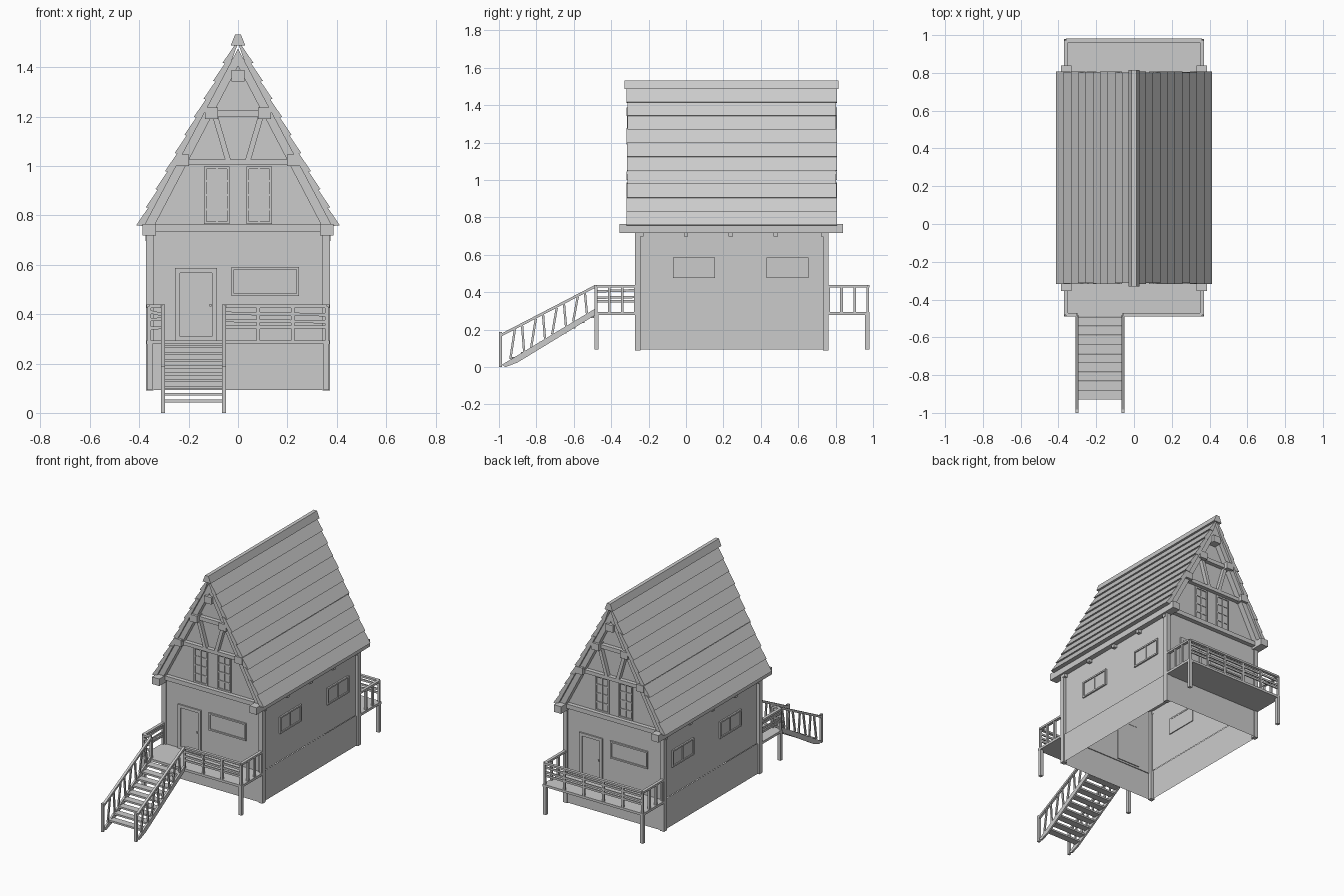
import bpy, bmesh, random
from mathutils import Vector

if "Cube" in bpy.data.objects:
    bpy.data.objects.remove(bpy.data.objects["Cube"])
random.seed(4)


def mesh(name, verts, faces):
    me = bpy.data.meshes.new(name)
    me.from_pydata(verts, [], faces)
    bm = bmesh.new()
    bm.from_mesh(me)
    bmesh.ops.recalc_face_normals(bm, faces=bm.faces)
    bm.to_mesh(me)
    bm.free()
    ob = bpy.data.objects.new(name, me)
    bpy.context.collection.objects.link(ob)
    return ob


CUBE = [(0, 1, 3, 2), (4, 6, 7, 5), (0, 4, 5, 1), (2, 3, 7, 6), (0, 2, 6, 4), (1, 5, 7, 3)]


def box(name, a, b):
    return mesh(name, [(x, y, z) for x in (a[0], b[0]) for y in (a[1], b[1]) for z in (a[2], b[2])], CUBE)


def bar(name, p, q, w, h):
    """Straight timber from p to q; w is sideways width, h the other thickness."""
    p, q = Vector(p), Vector(q)
    d = (q - p).normalized()
    up = Vector((0, 0, 1)) if abs(d.z) < 0.95 else Vector((0, 1, 0))
    s = d.cross(up).normalized()
    t = s.cross(d)
    return mesh(name, [c + s * i * w / 2 + t * j * h / 2 for c in (p, q) for i in (-1, 1) for j in (-1, 1)], CUBE)


def prism(name, pts, y0, y1):
    n = len(pts)
    v = [(x, y, z) for y in (y0, y1) for x, z in pts]
    return mesh(name, v, [range(n), range(n, 2 * n)] +
                [(i, (i + 1) % n, n + (i + 1) % n, n + i) for i in range(n)])


# face mappings: u along the wall, d outward, z up
def front(u, d, z): return (u, -0.262 - d, z)
def back(u, d, z): return (-u, 0.752 + d, z)
def right(u, d, z): return (0.352 + d, u, z)
def left(u, d, z): return (-0.352 - d, u, z)


def mbox(M, name, u0, u1, d0, d1, z0, z1):
    return box(name, M(u0, d0, z0), M(u1, d1, z1))


def mbar(M, name, p, q, w, h):
    return bar(name, M(*p), M(*q), w, h)


def window(M, name, u0, u1, z0, z1, t=0.012, cols=1, rows=1):
    mbox(M, name + "_pane", u0 + t, u1 - t, -0.004, 0.003, z0 + t, z1 - t)
    for u in (u0, u1 - t):
        mbox(M, name + "_jamb", u, u + t, -0.006, 0.01, z0, z1)
    for z in (z0, z1 - t):
        mbox(M, name + "_rail", u0 + t, u1 - t, -0.006, 0.01, z, z + t)
    for i in range(1, cols):
        u = u0 + (u1 - u0) * i / cols
        mbox(M, name + "_mullion", u - 0.004, u + 0.004, 0, 0.008, z0 + t, z1 - t)
    for i in range(1, rows):
        z = z0 + (z1 - z0) * i / rows
        mbox(M, name + "_bar", u0 + t, u1 - t, 0, 0.007, z - 0.004, z + 0.004)


# open wall shells
def shell(name, x, y0, y1, z0, z1):
    c = [(-x, y0), (x, y0), (x, y1), (-x, y1)]
    mesh(name, [(a, b, z) for z in (z0, z1) for a, b in c],
         [(i, (i + 1) % 4, 4 + (i + 1) % 4, 4 + i) for i in range(4)])


shell("foundation_walls", 0.362, -0.268, 0.758, 0.093, 0.29)
shell("house_walls", 0.352, -0.262, 0.752, 0.29, 0.75)
shell("foundation_ledge", 0.357, -0.265, 0.755, 0.285, 0.292)
for sx in (-1, 1):
    for y in (-0.272, 0.732):
        box("corner_post", (sx * 0.342, y, 0.09), (sx * 0.372, y + 0.03, 0.74))
    # eave beams with rafter tails
    box("eave_beam", (sx * 0.332, -0.355, 0.718), (sx * 0.386, 0.84, 0.765))
    for y in (-0.24, 0.0, 0.24, 0.48, 0.735):
        box("eave_bracket", (sx * 0.35, y - 0.012, 0.697), (sx * 0.375, y + 0.012, 0.72))
    # purlins carrying the roof
    for x, z in ((0.225, 1.0), (0.107, 1.19)):
        box("purlin", (sx * (x - 0.027), -0.318, z), (sx * (x + 0.027), 0.808, z + 0.046))
box("ridge_purlin", (-0.027, -0.318, 1.342), (0.027, 0.808, 1.388))
for M in (right, left):
    window(M, "side_window_a", -0.07, 0.155, 0.475, 0.587, 0.01, 2)
    window(M, "side_window_b", 0.43, 0.655, 0.475, 0.587, 0.01, 2)


# roof: overlapping courses on both slopes
def X(z): return 0.412 * (1.535 - z) / 0.775


N, step = 10, 0.073
for i in range(N):
    z0 = 0.76 + i * step
    z1 = z0 + step + 0.008
    for sx in (-1, 1):
        pts = [(X(z0), z0), (X(z1) - 0.012, z1), (X(z1) - 0.034, z1), (X(z0) - 0.032, z0 - 0.004)]
        pts = [(sx * max(x, 0.0), z) for x, z in pts]
        j = random.uniform(0, 0.006)
        prism("roof_course", pts, -0.318 + j, 0.808 - j)
prism("ridge_cap", [(-0.03, 1.487), (-0.012, 1.532), (0.012, 1.532), (0.03, 1.487)], -0.33, 0.815)

# both gable ends: the back is the front turned around
for M, tag in ((front, "front"), (back, "back")):
    y = M(0, 0, 0)[1]
    prism(tag + "_gable_wall", [(-0.375, 0.75), (0.375, 0.75), (0, 1.46)], y - 0.003, y + 0.003)
    y0, y1 = sorted((M(0, 0.0, 0)[1], M(0, 0.04, 0)[1]))
    for sx in (-1, 1):
        prism(tag + "_rafter", [(sx * 0.378, 0.76), (0, 1.475), (0, 1.405), (sx * 0.338, 0.76)], y0, y1)
        mbar(M, tag + "_brace", (sx * 0.092, 0.015, 1.2), (sx * 0.038, 0.015, 1.015), 0.022, 0.03)
        u = sorted((sx * 0.035, sx * 0.137))
        window(M, tag + "_gable_window", u[0], u[1], 0.765, 0.998, 0.01, 2, 4)
    mbox(M, tag + "_sill_beam", -0.335, 0.335, 0, 0.03, 0.733, 0.762)
    mbox(M, tag + "_lower_collar", -0.22, 0.22, 0, 0.03, 1.003, 1.027)
    mbox(M, tag + "_upper_collar", -0.1, 0.1, 0, 0.03, 1.2, 1.226)
    # door and window
    window(M, tag + "_door", -0.255, -0.085, 0.29, 0.587, 0.02)
    mbox(M, tag + "_door_knob", -0.115, -0.107, 0, 0.012, 0.43, 0.44)
    window(M, tag + "_window", -0.027, 0.247, 0.474, 0.59, 0.01)
    # deck and its legs
    D = 0.228
    mbox(M, tag + "_deck", -0.37, 0.37, 0, D, 0.278, 0.294)
    for u in (-0.358, 0.358):
        mbox(M, tag + "_deck_leg", u - 0.011, u + 0.011, D - 0.022, D, 0.093, 0.28)

    # railings: runs along the outer edge and down both sides
    def rail(p, q, n, slats):
        P, Q = Vector((*p, 0)), Vector((*q, 0))
        for k in range(n + 1):
            c = P.lerp(Q, k / n)
            mbox(M, tag + "_rail_post", c.x - 0.007, c.x + 0.007, c.y - 0.007, c.y + 0.007, 0.29, 0.43)
        mbar(M, tag + "_handrail", (*p, 0.432), (*q, 0.432), 0.02, 0.013)
        if slats:
            for z in (0.345, 0.374, 0.404):
                a, b = random.uniform(-0.008, 0.008), random.uniform(-0.008, 0.008)
                mbar(M, tag + "_rail_slat", (*p, z + a), (*q, z + b), 0.008, 0.013)

    e = D - 0.009
    if tag == "front":
        rail((-0.36, e), (-0.303, e), 1, True)
        rail((-0.057, e), (0.36, e), 3, True)
        rail((-0.36, 0.01), (-0.36, e), 1, True)
    else:
        rail((-0.36, e), (0.36, e), 5, True)
        rail((-0.36, 0.01), (-0.36, e), 3, False)
    rail((0.36, 0.01), (0.36, e), 3, False)

# stairs
for i in range(9):
    y, z = -0.515 - i * 0.0487, 0.262 - i * 0.0275
    box("stair_tread", (-0.3, y - 0.025, z), (-0.06, y + 0.022, z + 0.012))
for x in (-0.303, -0.057):
    prof = [(-0.49, 0.275), (-0.49, 0.31), (-0.985, 0.012), (-0.965, 0.0), (-0.9, 0.025)]
    n = len(prof)
    mesh("stair_stringer", [(x + s, y, z) for s in (-0.006, 0.006) for y, z in prof],
         [range(n), range(n, 2 * n)] + [(i, (i + 1) % n, n + (i + 1) % n, n + i) for i in range(n)])
    bar("stair_handrail", (x, -0.485, 0.432), (x, -0.99, 0.17), 0.016, 0.014)
    box("stair_end_post", (x - 0.008, -1.0, 0), (x + 0.008, -0.983, 0.188))
    for k in range(8):
        y = -0.535 - k * 0.056
        lean = 0.012 if k % 2 else -0.006
        bar("stair_baluster", (x, y - lean, 0.305 + (y + 0.49) * 0.6), (x, y + lean, 0.43 + (y + 0.485) * 0.519), 0.009, 0.012)
